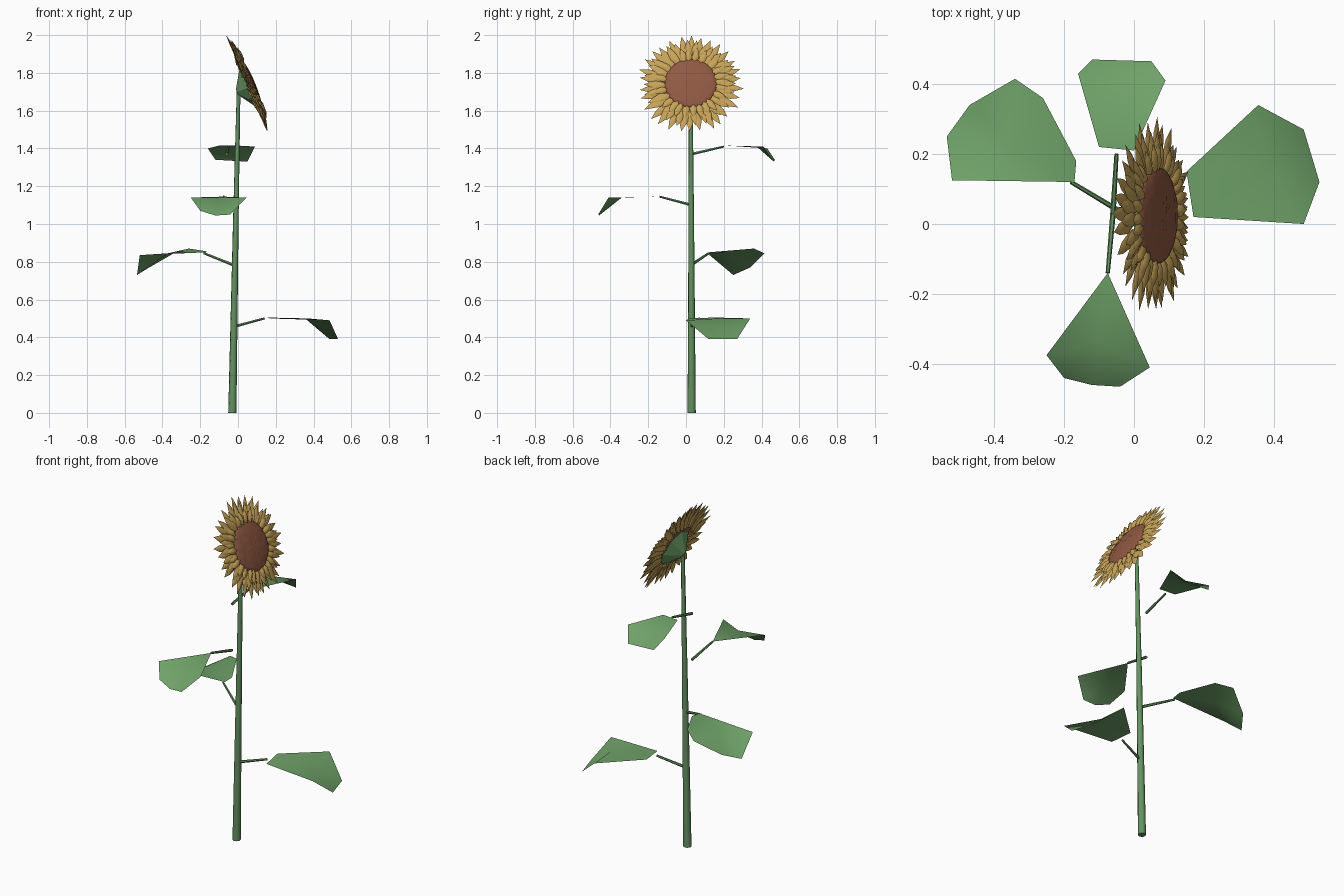
import bpy, bmesh, math, random
from mathutils import Vector, Matrix

random.seed(4)
if "Cube" in bpy.data.objects:
    bpy.data.objects.remove(bpy.data.objects["Cube"])


def material(name, rgb):
    mat = bpy.data.materials.new(name)
    mat.use_nodes = True
    mat.diffuse_color = (*rgb, 1)
    mat.node_tree.nodes["Principled BSDF"].inputs["Base Color"].default_value = (*rgb, 1)
    return mat


stem_green = material("stem green", (0.13, 0.29, 0.12))
leaf_green = material("leaf green", (0.16, 0.36, 0.14))
petal_yellow = material("petal yellow", (0.58, 0.37, 0.1))
seed_brown = material("seed brown", (0.28, 0.1, 0.055))


def finish(name, bm, mat, matrix=None, smooth=True):
    mesh = bpy.data.meshes.new(name)
    for face in bm.faces:
        face.smooth = smooth
    bm.to_mesh(mesh)
    bm.free()
    mesh.materials.append(mat)
    obj = bpy.data.objects.new(name, mesh)
    if matrix:
        obj.matrix_world = matrix
    bpy.context.collection.objects.link(obj)
    return obj


def stalk(name, path, sides=8):
    """Tapered tube through (point, radius) pairs."""
    bm = bmesh.new()
    axis = Vector(path[-1][0]) - Vector(path[0][0])
    turn = axis.to_track_quat("Z", "Y")
    rings = []
    for centre, radius in path:
        ring = []
        for i in range(sides):
            a = math.tau * i / sides
            offset = turn @ Vector((math.cos(a), math.sin(a), 0))
            ring.append(bm.verts.new(Vector(centre) + offset * radius))
        rings.append(ring)
    for low, high in zip(rings, rings[1:]):
        for i in range(sides):
            j = (i + 1) % sides
            bm.faces.new((low[i], low[j], high[j], high[i]))
    bm.faces.new(rings[0][::-1])
    bm.faces.new(rings[-1])
    obj = finish(name, bm, stem_green)
    bpy.context.view_layer.objects.active = obj
    obj.select_set(True)
    bpy.ops.object.shade_smooth_by_angle(angle=math.radians(50))
    obj.select_set(False)


def leaf(name, centre, outline):
    """Thin blade: a fan around a raised middle point."""
    bm = bmesh.new()
    hub = bm.verts.new(centre)
    rim = [bm.verts.new(p) for p in outline]
    for i, v in enumerate(rim):
        face = bm.faces.new((hub, v, rim[(i + 1) % len(rim)]))
        face.normal_update()
        if face.normal.z < 0:
            face.normal_flip()
    finish(name, bm, leaf_green)


# Stem and leaf stalks
stalk("stem", [((-.03, .03, 0), .022), ((-.012, .028, 1), .015), ((.003, .025, 1.7), .01)])
stalk("left_leaf_stalk", [((-.01, .03, .46), .008), ((.14, .07, .5), .006)], 6)
stalk("right_leaf_stalk", [((-.03, .03, .785), .008), ((-.18, .12, .845), .006)], 6)
stalk("front_leaf_stalk", [((-.06, .03, 1.1), .008), ((-.075, -.14, 1.145), .006)], 6)
stalk("back_leaf_stalk", [((-.06, .03, 1.37), .008), ((-.05, .2, 1.41), .006)], 6)

# Leaves, drooping at the outer end
leaf("left_leaf", (.37, .17, .5),
     [(.17, .02, .5), (.485, 0, .49), (.53, .12, .39), (.485, .27, .39),
      (.355, .34, .5), (.15, .15, .505)])
leaf("right_leaf", (-.37, .23, .845),
     [(-.17, .12, .85), (-.165, .18, .855), (-.26, .36, .87), (-.34, .415, .845),
      (-.47, .34, .77), (-.535, .25, .73), (-.52, .125, .835)])
leaf("front_leaf", (-.1, -.34, 1.14),
     [(-.075, -.14, 1.145), (-.25, -.375, 1.14), (-.2, -.44, 1.07),
      (-.12, -.46, 1.045), (-.04, -.465, 1.05), (.045, -.41, 1.14)])
leaf("back_leaf", (-.04, .38, 1.405),
     [(-.1, .22, 1.415), (0, .21, 1.415), (.09, .41, 1.41), (.05, .465, 1.33),
      (-.12, .47, 1.34), (-.16, .43, 1.4)])

# Flower head frame, tilted upward
head = Matrix.Translation((.06, .025, 1.742)) @ Matrix.Rotation(math.radians(67), 4, "Y")


def petal_ring(name, count, tip, width, height, phase):
    """Ring of pointed, cupped petals with a centre crease."""
    bm = bmesh.new()
    start = .12
    for i in range(count):
        spin = Matrix.Rotation(math.tau * (i + phase) / count + random.uniform(-.04, .04), 4, "Z")
        reach = tip * random.uniform(.94, 1.02) - start
        lift = height + random.uniform(-.005, .005)
        rows = []
        for along, wide in ((0, .5), (.35, 1), (.7, .75)):
            x = start + reach * along
            z = lift + .012 * math.sin(math.pi * along)
            w = width * wide
            rows.append([bm.verts.new(spin @ Vector((x, side * w, z - .012 * abs(side))))
                         for side in (-1, 0, 1)])
        point = bm.verts.new(spin @ Vector((start + reach, 0, lift)))
        for near, far in zip(rows, rows[1:]):
            for k in (0, 1):
                bm.faces.new((near[k], far[k], far[k + 1], near[k + 1]))
        for k in (0, 1):
            bm.faces.new((rows[-1][k], point, rows[-1][k + 1]))
    finish(name, bm, petal_yellow, head)


petal_ring("outer_petals", 30, .283, .023, -.008, 0)
petal_ring("middle_petals", 30, .25, .022, .002, .5)
petal_ring("inner_petals", 28, .21, .019, .012, .25)

# Seed disc: shallow dome with a grainy surface
bm = bmesh.new()
bmesh.ops.create_uvsphere(bm, u_segments=40, v_segments=24, radius=.138)
for v in bm.verts:
    grain = random.uniform(-.0015, .0015) if v.co.z > 0 else 0
    v.co.z = v.co.z * .15 + .008 + grain
finish("seed_disc", bm, seed_brown, head)

# Green cup behind the head, narrowing to the stem
bm = bmesh.new()
bmesh.ops.create_cone(bm, cap_ends=True, segments=8, radius1=.015, radius2=.115, depth=.065)
cup = finish("flower_cup", bm, leaf_green, head @ Matrix.Translation((.015, 0, -.045)), smooth=False)
